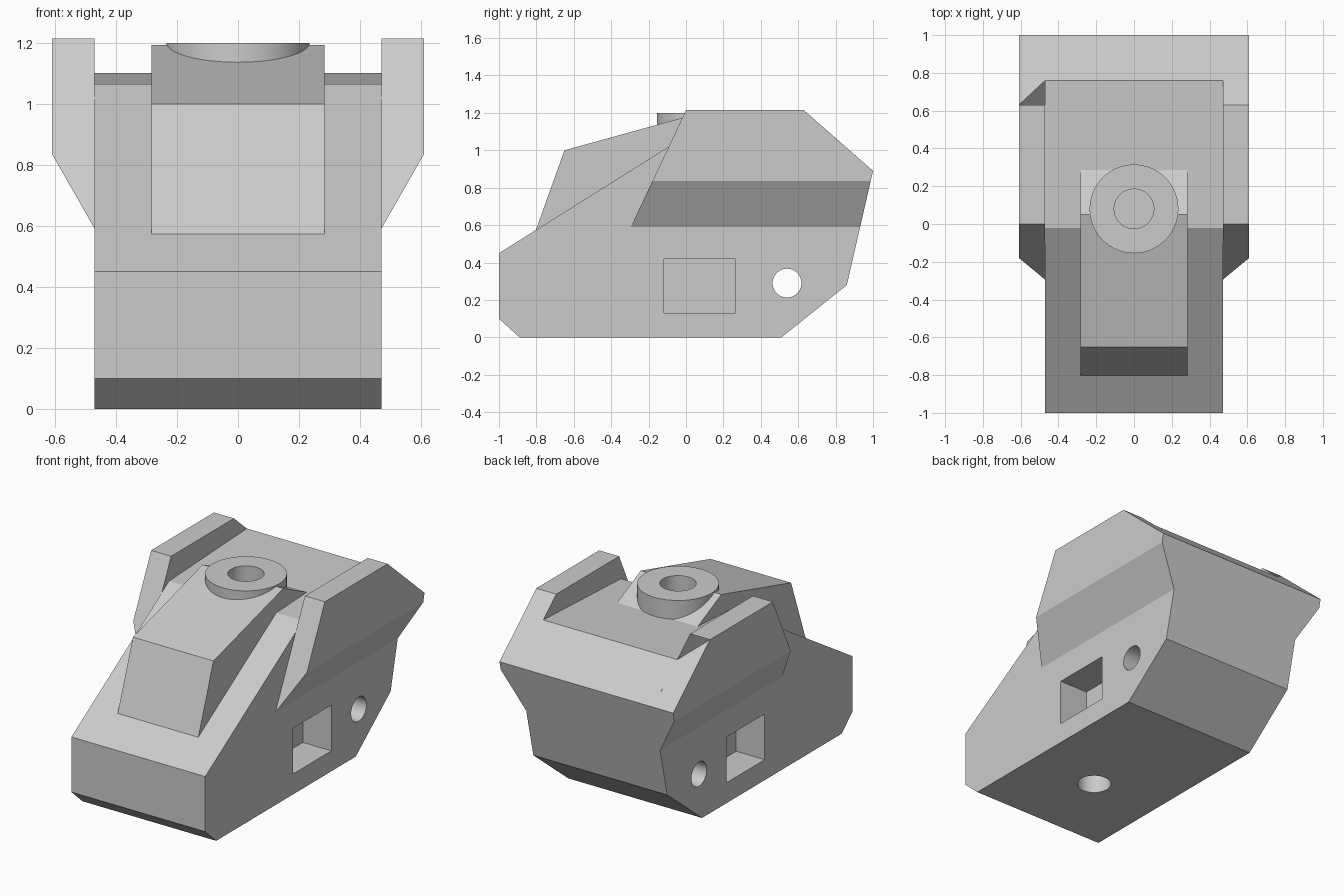
import bpy
import bmesh
import math
from mathutils import Matrix, Vector

if "Cube" in bpy.data.objects:
    bpy.data.objects.remove(bpy.data.objects["Cube"], do_unlink=True)

grey = bpy.data.materials.new("plain_grey")
grey.use_nodes = True
colour = (0.6, 0.6, 0.6, 1)
grey.diffuse_color = colour
grey.node_tree.nodes["Principled BSDF"].inputs["Base Color"].default_value = colour


def finish(name, bm):
    bmesh.ops.recalc_face_normals(bm, faces=bm.faces[:])
    mesh = bpy.data.meshes.new(name)
    bm.to_mesh(mesh)
    bm.free()
    mesh.materials.append(grey)
    obj = bpy.data.objects.new(name, mesh)
    bpy.context.collection.objects.link(obj)
    return obj


def prism(points, offset):
    """Extrude a closed loop of 3D points along an offset."""
    bm = bmesh.new()
    face = bm.faces.new([bm.verts.new(p) for p in points])
    new = bmesh.ops.extrude_face_region(bm, geom=[face])["geom"]
    bmesh.ops.translate(bm, vec=offset,
                        verts=[v for v in new if isinstance(v, bmesh.types.BMVert)])
    return bm


def side_profile(name, points, half_width):
    return finish(name, prism([(-half_width, y, z) for y, z in points],
                              (2 * half_width, 0, 0)))


def cylinder(name, radius, depth, centre, along_x=False):
    bm = bmesh.new()
    bmesh.ops.create_cone(bm, cap_ends=True, segments=64, radius1=radius,
                          radius2=radius, depth=depth)
    turn = Matrix.Rotation(math.pi / 2 if along_x else 0, 4, "Y")
    bmesh.ops.transform(bm, matrix=Matrix.Translation(centre) @ turn, verts=bm.verts[:])
    return finish(name, bm)


def combine(target, tool, operation):
    mod = target.modifiers.new(tool.name, "BOOLEAN")
    mod.operation = operation
    mod.solver = "EXACT"
    mod.object = tool
    bpy.context.view_layer.objects.active = target
    bpy.ops.object.modifier_apply(modifier=mod.name)
    bpy.data.objects.remove(tool, do_unlink=True)


# Main body with sloping nose and rear
low, back, top = (0.93, 0.59), (1.0, 0.89), (0.63, 1.215)
body = side_profile("body", [(-1, 0.1), (-0.89, 0), (0.51, 0), (0.86, 0.28), back,
                             (0.76, 1.101), (-0.02, 1.065), (-1, 0.45)], 0.47)


# Flared side wings, trimmed to the slanted front and the rear slopes
def wing(name, side):
    section = [(0.47, 0.59), (0.61, 0.835), (0.61, 1.215), (0.47, 1.215)]
    bm = prism([(side * x, -1, z) for x, z in section], (0, 2.5, 0))
    front = ((-0.295, 0.59), (0, 1.215))
    for (ya, za), (yb, zb) in (front, (top, back), (back, (0.86, 0.28))):
        normal = Vector((0, za - zb, yb - ya))
        if normal.y * (ya if ya > 0.5 else -1) < 0:
            normal.negate()
        cut = bmesh.ops.bisect_plane(bm, geom=bm.verts[:] + bm.edges[:] + bm.faces[:],
                                     plane_co=(0, ya, za), plane_no=normal,
                                     clear_outer=True)["geom_cut"]
        bmesh.ops.holes_fill(bm, edges=[e for e in cut if isinstance(e, bmesh.types.BMEdge)])
    return finish(name, bm)


for side, label in ((1, "left"), (-1, "right")):
    combine(body, wing(label + "_wing", side), "UNION")

# Raised hump on the nose and the round collar on top
combine(body, side_profile("hump", [(-0.829, 0.5), (-0.65, 1.0), (0.05, 1.193),
                                    (0.4, 1.025), (0.3, 0.6)], 0.283), "UNION")
combine(body, cylinder("collar", 0.235, 0.3, (0, 0.08, 1.05)), "UNION")

# Collar socket, underside socket and cross hole
combine(body, cylinder("collar_socket", 0.105, 0.6, (0, 0.08, 1.2)), "DIFFERENCE")
combine(body, cylinder("bottom_socket", 0.1, 0.8, (0, -0.37, 0)), "DIFFERENCE")
combine(body, cylinder("cross_hole", 0.077, 2, (0, 0.54, 0.29), True), "DIFFERENCE")

# Square pockets in both sides
for side in (1, -1):
    corners = [(-0.118, 0.13), (0.265, 0.13), (0.265, 0.42), (-0.118, 0.42)]
    pocket = finish("pocket", prism([(side * 0.27, y, z) for y, z in corners],
                                    (side * 0.5, 0, 0)))
    combine(body, pocket, "DIFFERENCE")

bpy.ops.object.select_all(action="DESELECT")
body.select_set(True)
bpy.context.view_layer.objects.active = body
bpy.ops.object.shade_smooth_by_angle(angle=math.radians(20))
